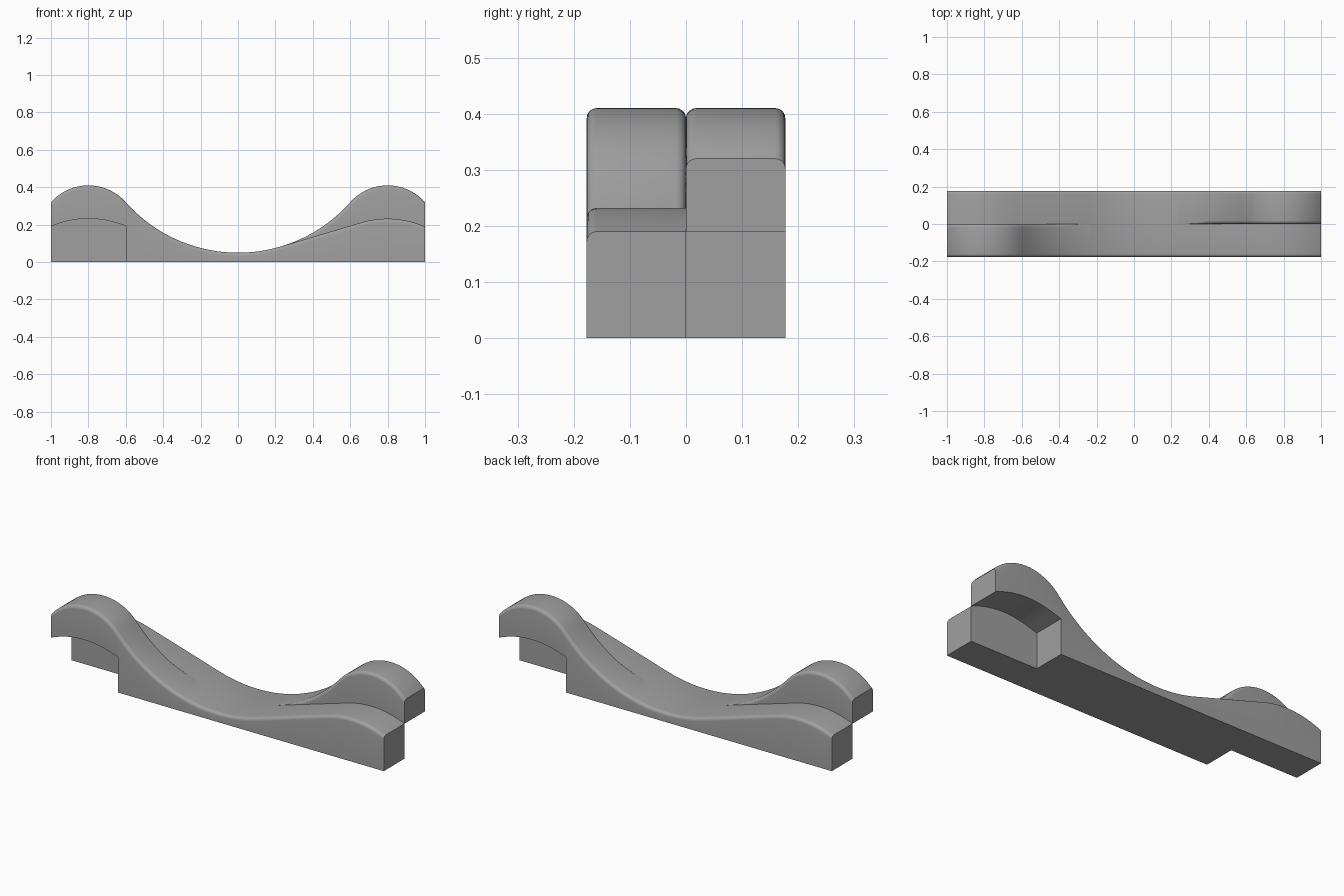
import bpy, bmesh, math
from mathutils import Matrix

if "Cube" in bpy.data.objects:
    bpy.data.objects.remove(bpy.data.objects["Cube"])

W = 0.177        # width of each half
R = 0.018        # edge rounding
STEP = 0.597     # where the overhang begins
N = 5            # rounding segments
R_VALLEY, R_HIGH, R_LOW = 0.802, 0.267, 0.497
T = math.radians(16.6)   # slope of the straight run on the low side


def valley(x):
    return 0.05 + R_VALLEY - math.sqrt(R_VALLEY ** 2 - x * x)


def high(x):
    """Valley arc flowing into the tall hump."""
    x = abs(x)
    if x < 0.6:
        return valley(x)
    return 0.41 - R_HIGH + math.sqrt(R_HIGH ** 2 - (x - 0.8) ** 2)


def low(x):
    """Valley arc, straight ramp, then the shallow hump."""
    x = abs(x)
    x1 = R_VALLEY * math.sin(T)
    if x < x1:
        return valley(x)
    if x < 0.8 - R_LOW * math.sin(T):
        return valley(x1) + (x - x1) * math.tan(T)
    return 0.232 - R_LOW + math.sqrt(R_LOW ** 2 - (x - 0.8) ** 2)


def section(x, overhang):
    """Cross-section as (y, z) points: outer wall, rounded top, inner wall."""
    f = high if x < 0 else low
    top, base = f(x), (low(x) if overhang else 0.0)
    slope = (f(x + 1e-4) - f(x - 1e-4)) / 2e-4 if abs(x) < 0.999 else 0.0
    stretch = math.sqrt(1 + slope * slope)
    r_in = min(R, (top - low(x)) / stretch) if x < 0 else 0.0
    pts = [(-W, base)]
    for i in range(N + 1):
        a = math.pi / 2 * i / N
        pts.append((-W + R * (1 - math.cos(a)), top - R * stretch * (1 - math.sin(a))))
    for i in range(N + 1):
        a = math.pi / 2 * i / N
        pts.append((-r_in * (1 - math.sin(a)), top - r_in * stretch * (1 - math.cos(a))))
    return pts + [(0, low(x)), (0, base)]


def add_half(bm):
    def ring(x, overhang):
        return [bm.verts.new((x, y, z)) for y, z in section(x, overhang)]

    half = {k / 50 for k in range(51) if k != 30} | {STEP, 0.229}
    xs = sorted(half | {-x for x in half})
    for x0, x1 in zip(xs, xs[1:]):
        overhang = x1 <= -STEP
        a, b = ring(x0, overhang), ring(x1, overhang)
        count = len(a)
        for j in range(count):
            k = (j + 1) % count
            # the inner wall below the low profile is open only at the low end
            if j == count - 2 and x0 < STEP:
                continue
            bm.faces.new((a[j], b[j], b[k], a[k]))
        if x0 == -1:
            bm.faces.new(a)
        if x1 == 1:
            bm.faces.new(b[::-1])
    # upright face under the overhang
    z = low(STEP)
    bm.faces.new([bm.verts.new((-STEP, y, h)) for y, h in ((-W, 0), (-W, z), (0, z), (0, 0))])


# Two identical halves, the second turned half a turn about z
bm = bmesh.new()
add_half(bm)
copy = bmesh.ops.duplicate(bm, geom=bm.verts[:] + bm.edges[:] + bm.faces[:])
turned = [g for g in copy["geom"] if isinstance(g, bmesh.types.BMVert)]
bmesh.ops.rotate(bm, verts=turned, cent=(0, 0, 0), matrix=Matrix.Rotation(math.pi, 3, 'Z'))
bmesh.ops.remove_doubles(bm, verts=bm.verts[:], dist=1e-5)

mesh = bpy.data.meshes.new("cradle_body")
bm.to_mesh(mesh)
bm.free()
body = bpy.data.objects.new("cradle_body", mesh)
bpy.context.collection.objects.link(body)

grey = bpy.data.materials.new("plain_grey")
grey.diffuse_color = (0.35, 0.35, 0.35, 1)
grey.use_nodes = True
grey.node_tree.nodes["Principled BSDF"].inputs["Base Color"].default_value = grey.diffuse_color
mesh.materials.append(grey)

bpy.context.view_layer.objects.active = body
body.select_set(True)
bpy.ops.object.shade_smooth_by_angle(angle=math.radians(30))
